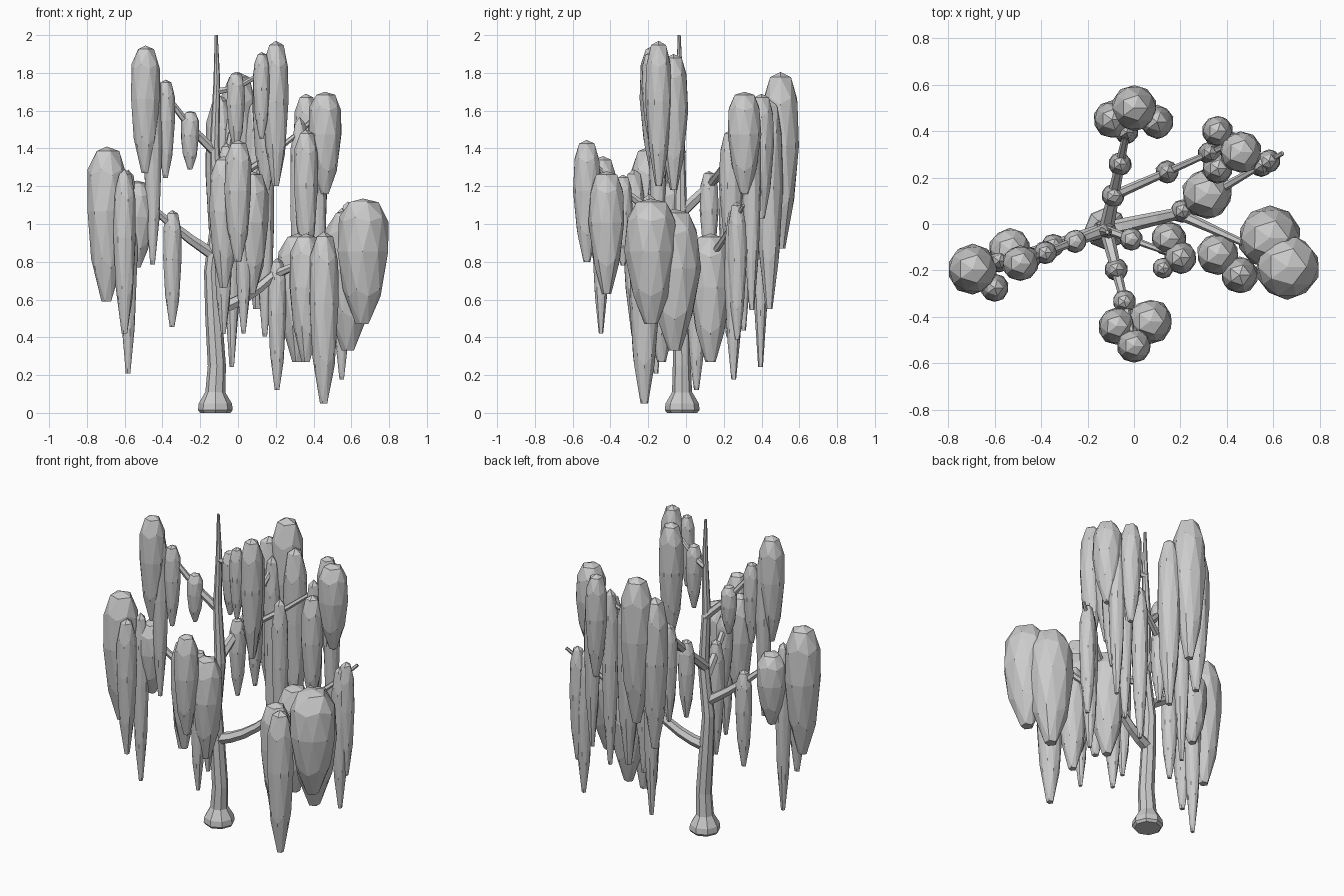
import bpy, bmesh, random
from mathutils import Vector

if "Cube" in bpy.data.objects:
    bpy.data.objects.remove(bpy.data.objects["Cube"])
random.seed(4)


def link(name, me):
    ob = bpy.data.objects.new(name, me)
    bpy.context.collection.objects.link(ob)
    return ob


def tube(name, pts, radii, res=1):
    """Tapered faceted limb along a path."""
    cu = bpy.data.curves.new(name, 'CURVE')
    cu.dimensions = '3D'
    cu.bevel_depth = 1.0
    cu.bevel_resolution = res
    cu.use_fill_caps = True
    sp = cu.splines.new('POLY')
    sp.points.add(len(pts) - 1)
    for p, co, r in zip(sp.points, pts, radii):
        p.co = (*co, 1)
        p.radius = r
    tmp = link(name + "_path", cu)
    bpy.context.view_layer.update()
    me = bpy.data.meshes.new_from_object(tmp.evaluated_get(bpy.context.evaluated_depsgraph_get()))
    bpy.data.objects.remove(tmp)
    for f in me.polygons:
        f.use_smooth = False
    link(name, me)


def foliage(name, x, y, r, top, bot):
    """Hanging leaf mass: stretched icosphere, flat-topped, tapered to a blunt tip."""
    bm = bmesh.new()
    bmesh.ops.create_icosphere(bm, subdivisions=2, radius=1)
    mid = top - 0.42 * (top - bot)
    for v in bm.verts:
        c = v.co
        t = min(max(-c.z / 0.85, 0), 1)
        k = r * (1 - 0.5 * t ** 2) * random.uniform(0.97, 1.04)
        if c.z > 0:
            k *= 1 + 0.15 * c.z
            z = mid + (1 - max(1 - c.z, 0) ** 1.4) * (top - mid)
        else:
            z = mid - t * (mid - bot)
        v.co = (x + c.x * k, y + c.y * k, z)
    me = bpy.data.meshes.new(name)
    bm.to_mesh(me)
    bm.free()
    link(name, me)


def branch(name, start, tip, r, strands, end=0.01):
    """Slightly sagging limb with thin strands given as (position along it, drop)."""
    a, b = Vector(start), Vector(tip)

    def at(t):
        return a.lerp(b, t) - Vector((0, 0, 0.12 * t * (1 - t)))

    steps = [i / 4 for i in range(5)]
    tube("branch_" + name, [at(t) for t in steps], [r + (end - r) * t for t in steps])
    for i, (t, drop) in enumerate(strands):
        p = at(t)
        foliage(f"strand_{name}_{i + 1}", p.x, p.y, 0.05, p.z + 0.08, p.z - drop)
    return at


# Trunk with flared foot: height, sideways position, radius
profile = [(0, -.12, .08), (.015, -.12, .092), (.05, -.12, .088), (.11, -.12, .053), (.25, -.112, .048),
           (.5, -.128, .045), (.75, -.142, .038), (1.05, -.107, .034), (1.42, -.124, .026),
           (1.75, -.112, .018), (2, -.115, .008)]
tube("trunk", [(x, -.02 - .008 * z, z) for z, x, r in profile], [r for z, x, r in profile], 2)


def on_trunk(z):
    return (-.12, -.025, z)


# Branches from the trunk, some of them forked, with their strands
branch("left_low", on_trunk(.83), (-.65, -.18, 1.28), .033, [(.43, .54), (.87, 1.0)])
branch("left_high", on_trunk(1.38), (-.48, -.16, 1.83), .027, [(.37, .23), (.73, .44), (.92, 1.0)])
low = branch("right_low", on_trunk(.55), (.19, .045, .73), .036, [], .026)
branch("right_fork_front", low(1), (.6, -.14, 1.0), .025, [])
branch("right_fork_back", low(1), (.64, .305, 1.1), .025, [(.04, .62), (.8, .83), (.87, .65)])
back = branch("back", on_trunk(1.06), (-.01, .5, 1.65), .032, [(.28, .42), (.54, .55), (.8, 1.27)])
branch("back_fork", back(.28), (.45, .36, 1.6), .022, [(.43, .94), (.77, 1.05), (.95, 1.03)])
branch("front", on_trunk(.98), (0, -.5, 1.33), .03, [(.36, .66), (.65, .4)])
branch("top", on_trunk(1.7), (.19, -.14, 1.85), .019, [(.35, .33)])

# Large foliage masses: x, y, radius, top, bottom
masses = [
    (-.695, -.195, .108, 1.41, .59), (-.535, -.11, .09, 1.23, .77), (-.6, -.275, .06, 1.29, .42),
    (-.49, -.17, .078, 1.945, 1.27),
    (.66, -.185, .138, 1.135, .47), (.585, -.06, .135, 1.08, .33), (.455, -.22, .08, .96, .05),
    (.36, -.13, .09, .95, .27), (.315, .13, .108, .95, .27),
    (0, .5, .098, 1.805, .87), (-.095, .45, .08, 1.68, .71), (.1, .44, .072, 1.66, .55),
    (.46, .31, .09, 1.7, 1.16), (.36, .4, .066, 1.69, 1.03), (.36, .24, .065, 1.5, .8),
    (0, -.525, .073, 1.445, .8), (-.075, -.44, .08, 1.36, .66), (.07, -.42, .095, 1.28, .63),
    (.03, -.45, .045, 1.22, .42),
    (.2, -.145, .07, 1.97, 1.2), (.15, -.065, .075, 1.9, 1.18), (.125, -.19, .045, 1.91, 1.45)]
for i, m in enumerate(masses):
    foliage(f"foliage_mass_{i + 1}", *m)
